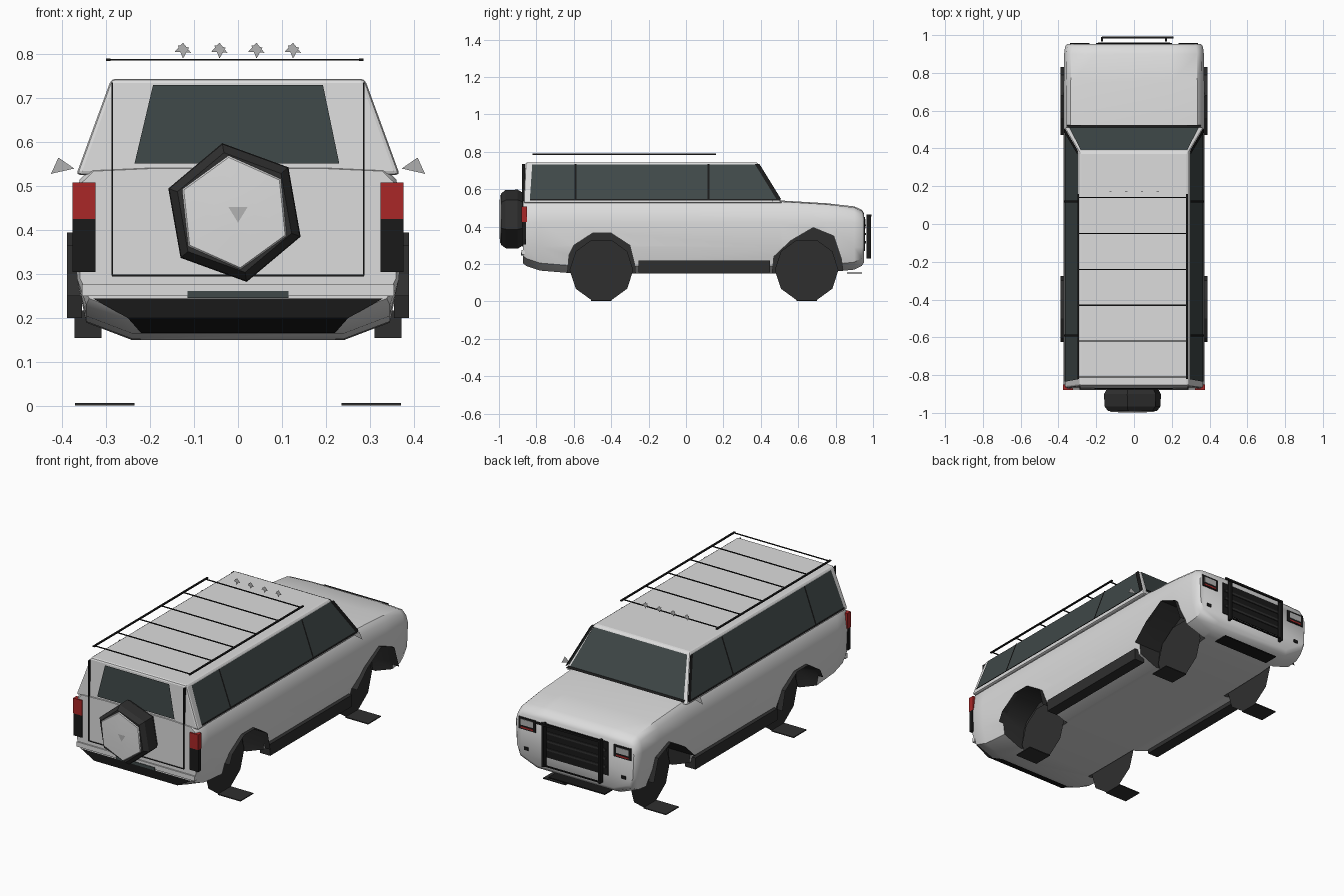
import bpy, bmesh, math
from mathutils import Vector

old = bpy.data.objects.get("Cube")
if old:
    bpy.data.objects.remove(old, do_unlink=True)


def material(name, r, g, b):
    m = bpy.data.materials.new(name)
    m.use_nodes = True
    m.diffuse_color = (r, g, b, 1)
    m.node_tree.nodes["Principled BSDF"].inputs["Base Color"].default_value = (r, g, b, 1)
    return m


PAINT = material("light grey paint", .72, .72, .72)
GLASS = material("dark glass", .05, .065, .065)
BLACK = material("black trim", .01, .01, .01)
RUBBER = material("dark rubber", .028, .028, .028)
RED = material("red lamp", .4, .02, .02)
SILVER = material("silver grey", .45, .45, .45)


def mesh(name, verts, faces, mat, smooth=None):
    me = bpy.data.meshes.new(name)
    me.from_pydata([tuple(v) for v in verts], [], faces)
    bm = bmesh.new()
    bm.from_mesh(me)
    bmesh.ops.recalc_face_normals(bm, faces=bm.faces)
    bm.to_mesh(me)
    bm.free()
    me.materials.append(mat)
    ob = bpy.data.objects.new(name, me)
    bpy.context.collection.objects.link(ob)
    if smooth:
        select(ob)
        bpy.ops.object.shade_smooth_by_angle(angle=math.radians(smooth))
    return ob


def select(ob):
    bpy.ops.object.select_all(action='DESELECT')
    ob.select_set(True)
    bpy.context.view_layer.objects.active = ob


def apply(ob, mod):
    select(ob)
    bpy.ops.object.modifier_apply(modifier=mod.name)


def loft(name, rings, mat, smooth=None, caps=True):
    """Skin closed rings that all have the same number of points."""
    n = len(rings[0])
    faces = [(k * n + i, k * n + (i + 1) % n, (k + 1) * n + (i + 1) % n, (k + 1) * n + i)
             for k in range(len(rings) - 1) for i in range(n)]
    if caps:
        faces += [tuple(range(n)), tuple(range((len(rings) - 1) * n, len(rings) * n))]
    return mesh(name, [p for r in rings for p in r], faces, mat, smooth)


def box(name, x0, x1, y0, y1, z0, z1, mat):
    ring = [(x0, y0), (x1, y0), (x1, y1), (x0, y1)]
    return loft(name, [[(x, y, z) for x, y in ring] for z in (z0, z1)], mat)


def plate(name, pts, mat):
    return mesh(name, pts, [tuple(range(len(pts)))], mat)


# Lower body, lofted from tail to nose: y, width factor, bottom, top
def section(y, w, zb, zt):
    half = [(.2, zt), (.335, zt - .006), (.36, zt - .03), (.372, .42),
            (.366, .29), (.345, zb + .04), (.24, zb)]
    right = [(x * w, y, z) for x, z in half]
    return right + [(-x, y, z) for x, y, z in reversed(right)]


body = loft("body", [section(*s) for s in (
    (-.872, .98, .205, .54), (-.855, 1, .19, .545), (-.78, 1, .165, .545),
    (-.6, 1, .15, .545), (.5, 1, .15, .54), (.75, 1, .155, .525),
    (.9, .995, .17, .508), (.94, .98, .19, .49), (.953, .95, .21, .47))], PAINT)

# Wheel arches: dark pockets with flared lips
ARCHES = {
    "rear": [(-.64, .08), (-.625, .25), (-.6, .3), (-.5, .365), (-.4, .365),
             (-.3, .3), (-.275, .2), (-.265, .08)],
    "front": [(.455, .08), (.47, .24), (.56, .325), (.68, .395), (.79, .35),
              (.83, .23), (.85, .08)]}
body.data.materials.append(RUBBER)
for end, prof in ARCHES.items():
    for side, s in (("left", 1), ("right", -1)):
        cutter = loft("arch_cutter", [[(s * x, y, z) for y, z in prof] for x in (.222, .5)], RUBBER)
        mod = body.modifiers.new("arch", 'BOOLEAN')
        mod.object, mod.operation, mod.solver = cutter, 'DIFFERENCE', 'EXACT'
        mod.material_mode = 'TRANSFER'
        apply(body, mod)
        bpy.data.objects.remove(cutter, do_unlink=True)
        lip = prof[1:-1]
        n = len(lip)
        pts = [(s * x, y, z) for x in (.355, .388) for y, z in lip]
        mesh(f"{end}_{side}_flare", pts,
             [(i, i + 1, n + i + 1, n + i) for i in range(n - 1)], RUBBER)
select(body)
bpy.ops.object.shade_smooth_by_angle(angle=math.radians(40))

# Cabin
cabin = loft("cabin", [
    [(-.368, -.868, .525), (.368, -.868, .525), (.368, .515, .525), (-.368, .515, .525)],
    [(-.288, -.858, .744), (.288, -.858, .744), (.288, .38, .744), (-.288, .38, .744)]], PAINT)
bev = cabin.modifiers.new("soft_edges", 'BEVEL')
bev.width, bev.segments = .01, 2
apply(cabin, bev)


# Side glass, pillars and windscreen
def on_side(s, y, t, off):
    """Point on the leaning cabin side; t runs from sill to roof."""
    z = .542 + .19 * t
    return Vector((s * (.368 - (z - .525) * .365 + off), y, z + off * .35))


for side, s in (("left", 1), ("right", -1)):
    plate(f"{side}_side_glass", [on_side(s, y, t, .004) for y, t in
          ((-.835, 0), (.498, 0), (.385, 1), (-.822, 1))], GLASS)
    for name, y in (("rear", -.59), ("middle", .12)):
        plate(f"{side}_{name}_pillar", [on_side(s, y + d, t, .007) for d, t in
              ((-.005, 0), (.005, 0), (.005, 1), (-.005, 1))], BLACK)
    plate(f"{side}_front_pillar", [on_side(s, y, t, .007) for y, t in
          ((.485, 0), (.51, 0), (.393, 1), (.368, 1))], BLACK)
    plate(f"{side}_window_sill", [on_side(s, y, t, .007) for y, t in
          ((-.835, -.03), (.505, -.03), (.5, .015), (-.835, .015))], BLACK)
plate("windscreen", [(-.345, .514, .538), (.345, .514, .538),
                     (.282, .393, .734), (-.282, .393, .734)], GLASS)
plate("windscreen_base", [(-.355, .525, .543), (.355, .525, .543),
                          (.35, .51, .549), (-.35, .51, .549)], BLACK)

# Tail: window, door seams, lamps, bumper
plate("rear_glass", [(-.235, -.874, .552), (.23, -.874, .552),
                     (.193, -.867, .73), (-.193, -.867, .73)], GLASS)
for x in (-.286, .286):
    box("door_seam", x - .002, x + .002, -.876, -.86, .297, .735, BLACK)
box("door_seam_bottom", -.286, .286, -.876, -.868, .295, .299, BLACK)
box("bumper_lip", -.355, .355, -.879, -.86, .25, .276, PAINT)
box("number_plate_recess", -.115, .115, -.882, -.87, .246, .262, GLASS)
rows = ((.33, -.878, .245), (.25, -.878, .2), (.22, -.8, .166))
mesh("bumper_shadow_band", [(s * x, y, z) for x, y, z in rows for s in (-1, 1)],
     [(0, 1, 3, 2), (2, 3, 5, 4)], BLACK)
for side, s in (("left", 1), ("right", -1)):
    lo, hi = sorted((s * .324, s * .376))
    box(f"{side}_tail_lamp", lo, hi, -.879, -.85, .425, .508, RED)
    box(f"{side}_lower_lamp", lo, hi, -.878, -.855, .305, .425, BLACK)

    # Side step, mirror, nose lamps
    lo, hi = sorted((s * .31, s * .372))
    box(f"{side}_step", lo, hi, -.255, .45, .155, .218, RUBBER)
    plate(f"{side}_mirror", [(s * .372, .46, .54), (s * .425, .462, .528),
                             (s * .408, .46, .565)], SILVER)
    lo, hi = sorted((s * .235, s * .338))
    box(f"{side}_headlamp_frame", lo, hi, .945, .957, .385, .45, BLACK)
    lo, hi = sorted((s * .25, s * .325))
    box(f"{side}_headlamp", lo, hi, .95, .959, .408, .44, SILVER)
    box(f"{side}_nose_marker", lo, hi, .95, .959, .391, .399, RED)
    lo, hi = sorted((s * .28, s * .305))
    box(f"{side}_fog_lamp", lo, hi, .945, .957, .275, .292, BLACK)

    # Wheel: flat inner disc and tyre contact strip
    for end, y in (("front", .645), ("rear", -.452)):
        ring = [(s * .235, y + .17 * math.sin(a), .168 - .17 * math.cos(a))
                for a in (math.tau * (i + .5) / 10 for i in range(10))]
        plate(f"{end}_{side}_wheel", ring, RUBBER)
        lo, hi = sorted((s * .235, s * .37))
        box(f"{end}_{side}_tyre_tread", lo, hi, y - .055, y + .055, .002, .007, RUBBER)

# Nose: grille, guard bars, skid plate
box("grille", -.2, .2, .945, .957, .27, .452, BLACK)
for z in (.31, .355, .4):
    box("grille_slat", -.19, .19, .956, .962, z, z + .012, RUBBER)
for x in (-.17, .17):
    box("guard_upright", x - .006, x + .006, .965, .99, .23, .465, BLACK)
box("guard_rail", -.17, .21, .982, .992, .455, .465, BLACK)
box("guard_lower_rail", -.17, .17, .982, .99, .235, .241, BLACK)
box("skid_plate", -.17, .17, .86, .94, .15, .156, BLACK)

# Spare wheel with pale cover
def hexagon(r, y, turn, cx=-.008, cz=.44):
    return [(cx + r * math.cos(a), y, cz + r * math.sin(a))
            for a in (math.radians(turn + 60 * i) for i in range(6))]


loft("spare_tyre", [hexagon(.145, -.875, 40), hexagon(.16, -.9, 40), hexagon(.158, -.965, 40),
                    hexagon(.138, -.99, 40)], RUBBER)
loft("spare_cover", [hexagon(.134, -.985, 36), hexagon(.126, -.995, 36),
                     hexagon(.05, -.998, 36)], PAINT, smooth=50)
plate("spare_badge", [(-.022, -1, .453), (.022, -1, .453), (0, -1, .417)], SILVER)

# Roof rack and its lamps
for x in (-.295, .28):
    box("rack_rail", x - .005, x + .005, -.82, .16, .784, .79, BLACK)
for i in range(6):
    y = -.81 + .19 * i
    box("rack_crossbar", -.295, .28, y - .003, y + .003, .785, .789, BLACK)
for x in (-.125, -.042, .042, .125):
    plate("roof_lamp", [(x - .019, .17, .805), (x + .018, .172, .803), (x, .17, .826)], SILVER)
    plate("roof_lamp_back", [(x - .012, .168, .82), (x + .014, .168, .815), (x, .168, .79)], SILVER)
